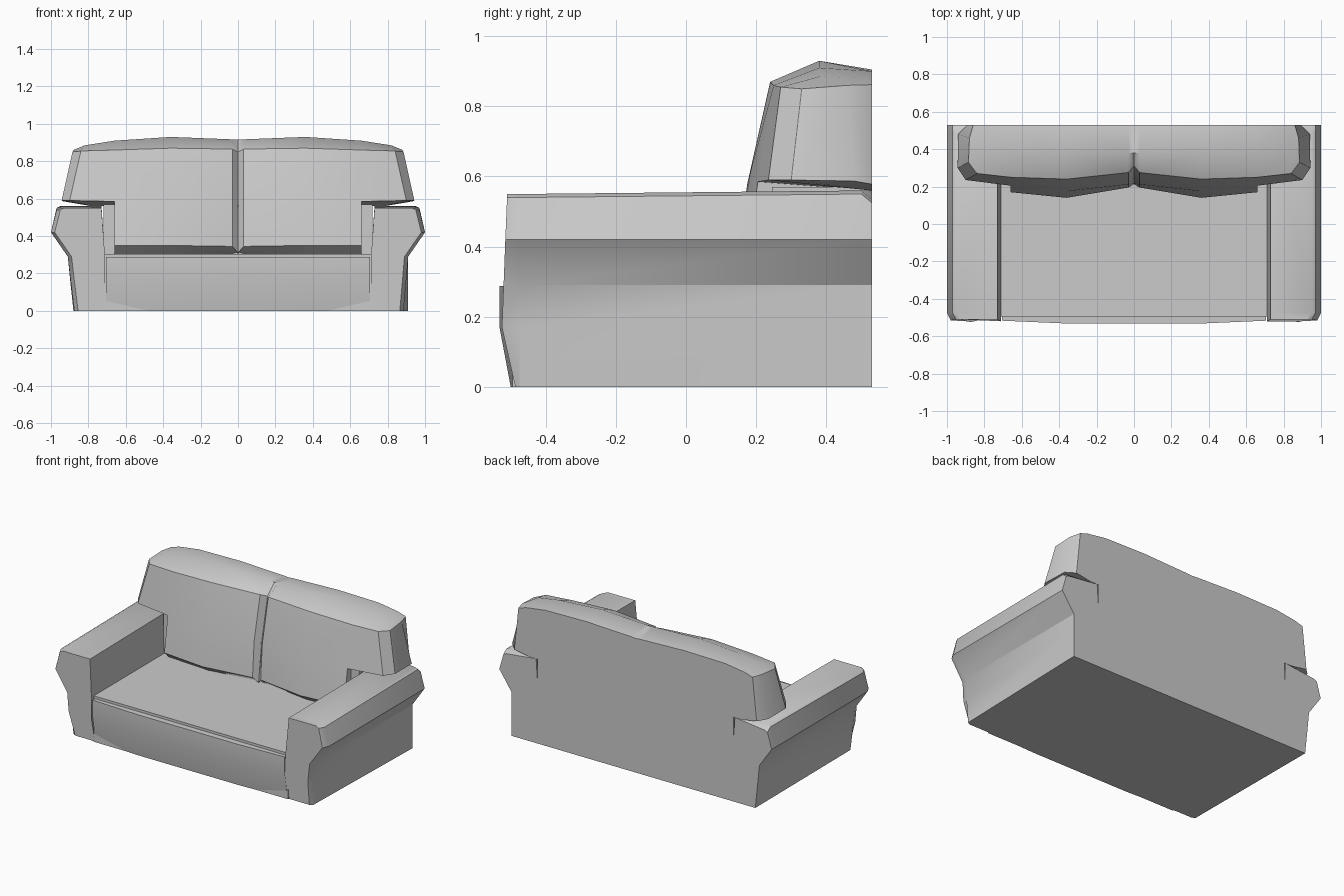
import bpy, bmesh

if "Cube" in bpy.data.objects:
    bpy.data.objects.remove(bpy.data.objects["Cube"])


def finish(bm, name, angle=0.5):
    bmesh.ops.remove_doubles(bm, verts=bm.verts, dist=0.0005)
    bmesh.ops.recalc_face_normals(bm, faces=bm.faces)
    me = bpy.data.meshes.new(name)
    bm.to_mesh(me)
    bm.free()
    ob = bpy.data.objects.new(name, me)
    bpy.context.collection.objects.link(ob)
    bpy.ops.object.select_all(action='DESELECT')
    ob.select_set(True)
    bpy.context.view_layer.objects.active = ob
    bpy.ops.object.shade_smooth_by_angle(angle=angle)
    return ob


def face(bm, pts):
    bm.faces.new([bm.verts.new(p) for p in pts])


def loft(bm, rings, closed=True):
    n = len(rings[0])
    for a, b in zip(rings, rings[1:]):
        for i in range(n if closed else n - 1):
            j = (i + 1) % n
            face(bm, (a[i], a[j], b[j], b[i]))


def box(name, x, y0, y1, z0, z1):
    bm = bmesh.new()
    rings = [[(-x, y, z0), (x, y, z0), (x, y, z1), (-x, y, z1)] for y in (y0, y1)]
    loft(bm, rings)
    for r in rings:
        face(bm, r)
    return finish(bm, name)


# Seat platform and the wall behind the cushions
box("seat", 0.715, -0.495, 0.53, 0.0, 0.305)
box("back_support", 0.72, 0.245, 0.53, 0.30, 0.57)

# Bowed front panel
bm = bmesh.new()
rings = []
for x, d in ((-0.705, 0.015), (-0.36, 0), (0.36, 0), (0.705, 0.015)):
    rings.append([(x, -0.45, 0.29), (x, -0.532 + d, 0.287), (x, -0.532 + d, 0.17),
                  (x, -0.50 + d, 0.0), (x, -0.45, 0.0)])
loft(bm, rings)
face(bm, rings[0])
face(bm, rings[-1])
finish(bm, "front_panel")


# Arms: flared profile run from front to back
def arm(name, s, foot_front, foot_back):
    upper = [(0.91, 0.29), (1.0, 0.42), (0.97, 0.55), (0.95, 0.56), (0.73, 0.56),
             (0.712, 0.30), (0.71, 0.17), (0.71, 0.0)]

    def ring(y, foot, inset=0.0, front=False, drop=0.0):
        mid = foot + (0.91 - foot) * 0.6
        out = []
        for x, z in [(foot, 0.0), (mid, 0.17)] + upper:
            yy = y
            if front:
                yy = -0.487 - 0.038 * z / 0.17 if z < 0.17 else -0.525 + 0.015 * (z - 0.17) / 0.39
            if x > 0.8:
                x -= inset
                if z > 0.5:
                    z -= drop
            if z > 0.5 and y < 0:
                z -= 0.01
            out.append((s * x, yy, z))
        return out

    bm = bmesh.new()
    rings = [ring(-0.51, foot_front, 0.02, True), ring(-0.475, foot_front),
             ring(0.50, foot_back), ring(0.53, foot_back, 0.0, False, 0.025)]
    loft(bm, rings)
    face(bm, rings[0])
    face(bm, rings[-1])
    finish(bm, name)


arm("arm_right", 1, 0.885, 0.91)
arm("arm_left", -1, 0.875, 0.88)

# Back cushions: vertical profiles (y, z) lofted across x, mirrored about the centre
cols = [
    (0.0, [(0.26, 0.303), (0.215, 0.31), (0.25, 0.58), (0.31, 0.85), (0.38, 0.915), (0.53, 0.89)]),
    (0.03, [(0.25, 0.303), (0.195, 0.345), (0.212, 0.58), (0.275, 0.865), (0.38, 0.917), (0.53, 0.893)]),
    (0.36, [(0.20, 0.303), (0.14, 0.35), (0.175, 0.58), (0.24, 0.87), (0.38, 0.93), (0.53, 0.905)]),
    (0.66, [(0.22, 0.303), (0.17, 0.35), (0.205, 0.585), (0.25, 0.86), (0.38, 0.91), (0.53, 0.90)]),
]
shoulder = [(0.90, 0.235, 0.59), (0.84, 0.27, 0.855), (0.82, 0.38, 0.885),
            (0.80, 0.53, 0.88), (0.78, 0.53, 0.56)]
end = [(0.943, 0.30, 0.59), (0.885, 0.33, 0.85), (0.88, 0.46, 0.86),
       (0.86, 0.53, 0.862), (0.89, 0.53, 0.578)]
rear = (0.94, 0.48, 0.587)

bm = bmesh.new()
for s in (-1, 1):
    rings = [[(s * x, y, z) for y, z in p + [(0.53, 0.56), (0.53, 0.303)]] for x, p in cols]
    loft(bm, rings)
    r = rings[-1]
    face(bm, (r[0], r[1], r[2], r[6], r[7]))
    # Wing that rests over the arm
    a = [(s * x, y, z) for x, y, z in shoulder]
    e = [(s * x, y, z) for x, y, z in end]
    k = (s * rear[0], rear[1], rear[2])
    loft(bm, [r[2:7], a, e])
    face(bm, (e[0], e[1], e[2], k))
    face(bm, (e[2], e[3], e[4], k))
    face(bm, (e[0], k, e[4]))
finish(bm, "back_cushions", 0.6)
